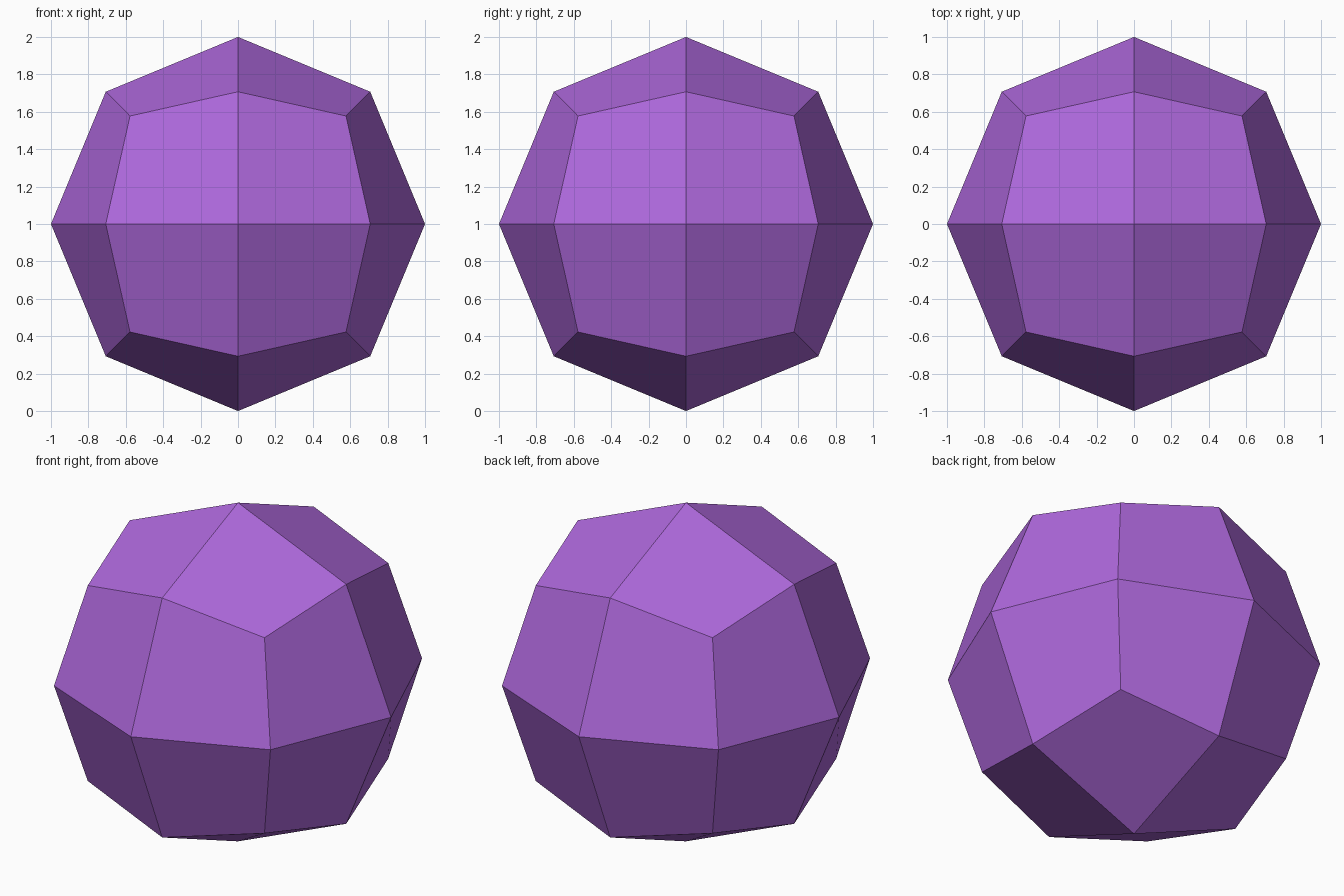
import bpy, bmesh
from mathutils import Vector

if "Cube" in bpy.data.objects:
    bpy.data.objects.remove(bpy.data.objects["Cube"])

# Single flat colour
purple = bpy.data.materials.new("purple")
purple.diffuse_color = (0.42, 0.138, 0.71, 1.0)
purple.use_nodes = True
purple.node_tree.nodes["Principled BSDF"].inputs["Base Color"].default_value = purple.diffuse_color

# Ball: a cube with each face split into four, pushed out onto a unit sphere
bm = bmesh.new()
bmesh.ops.create_cube(bm, size=2.0)
bmesh.ops.subdivide_edges(bm, edges=bm.edges[:], cuts=1, use_grid_fill=True)
for v in bm.verts:
    v.co = v.co.normalized() + Vector((0, 0, 1))
bmesh.ops.recalc_face_normals(bm, faces=bm.faces[:])
for f in bm.faces:
    f.smooth = False

mesh = bpy.data.meshes.new("faceted_ball")
bm.to_mesh(mesh)
bm.free()
mesh.materials.append(purple)
ball = bpy.data.objects.new("faceted_ball", mesh)
bpy.context.collection.objects.link(ball)
